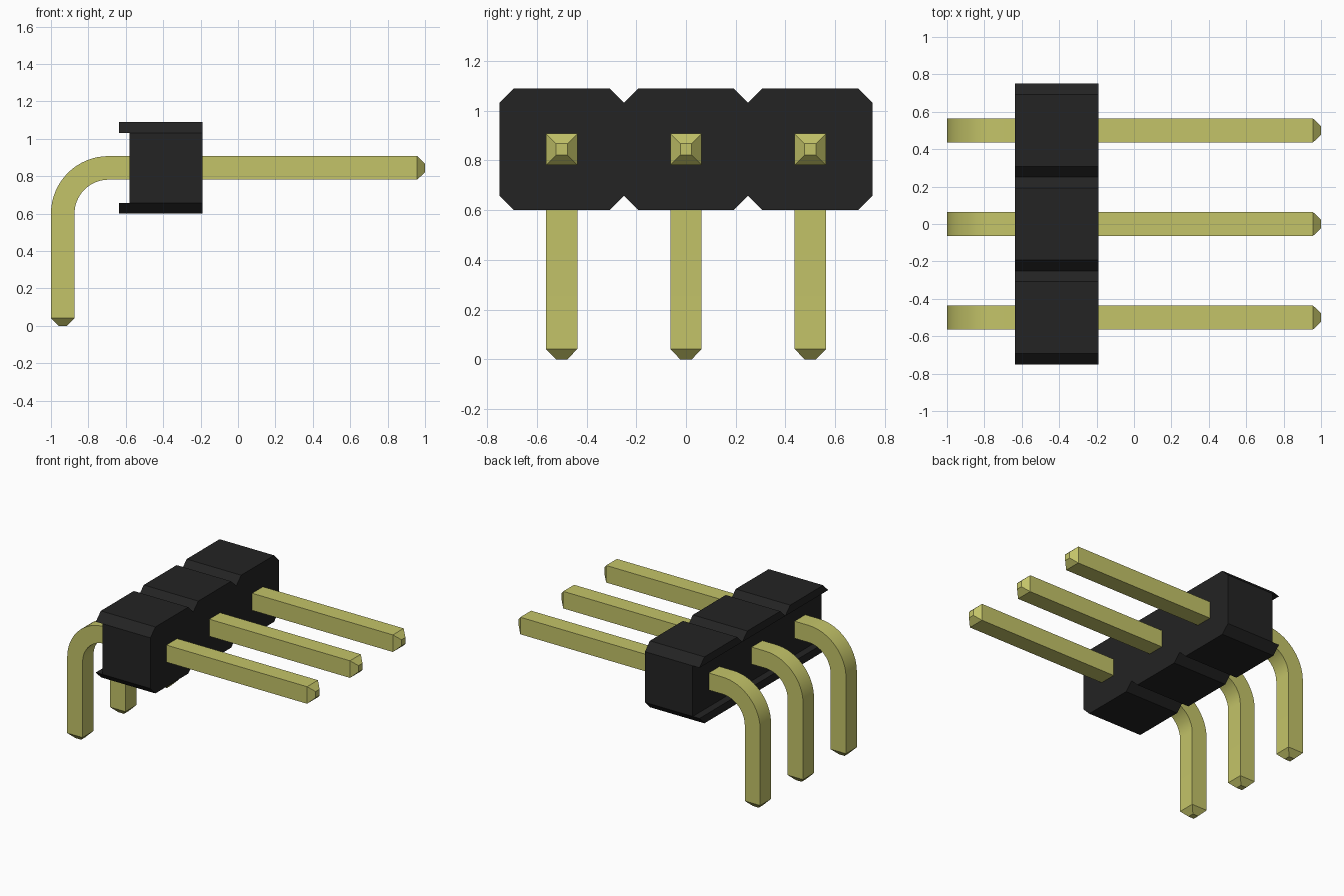
import bpy, bmesh, math

if "Cube" in bpy.data.objects:
    bpy.data.objects.remove(bpy.data.objects["Cube"])


def material(name, colour):
    m = bpy.data.materials.new(name)
    m.use_nodes = True
    m.diffuse_color = colour
    bsdf = next(n for n in m.node_tree.nodes if n.type == 'BSDF_PRINCIPLED')
    bsdf.inputs["Base Color"].default_value = colour
    return m


BLACK = material("black_plastic", (0.017, 0.017, 0.017, 1))
GOLD = material("pale_gold", (0.55, 0.55, 0.14, 1))


def loft(name, rings, mat):
    """Join equal-length closed rings into a capped solid."""
    bm = bmesh.new()
    loops = [[bm.verts.new(p) for p in ring] for ring in rings]
    n = len(loops[0])
    for a, b in zip(loops, loops[1:]):
        for i in range(n):
            j = (i + 1) % n
            bm.faces.new((a[i], a[j], b[j], b[i]))
    bm.faces.new(loops[0])
    bm.faces.new(loops[-1])
    bmesh.ops.recalc_face_normals(bm, faces=bm.faces)
    me = bpy.data.meshes.new(name)
    bm.to_mesh(me)
    bm.free()
    me.materials.append(mat)
    ob = bpy.data.objects.new(name, me)
    bpy.context.collection.objects.link(ob)
    return ob


def prism(name, outline, x0, x1):
    """Extrude a (y, z) outline along x."""
    return loft(name, [[(x, y, z) for y, z in outline] for x in (x0, x1)], BLACK)


PITCH, CUT = 0.5, 0.058
Z0, Z1 = 0.60, 1.09
X_BACK, X_STEP, X_FRONT = -0.635, -0.58, -0.19
centres = [-PITCH, 0, PITCH]

# Housing block: three chamfered cells merged in one outline
h = PITCH / 2
bottom, top = [(-1.5 * PITCH, Z0 + CUT)], [(-1.5 * PITCH, Z1 - CUT)]
for c in centres:
    bottom += [(c - h + CUT, Z0), (c + h - CUT, Z0), (c + h, Z0 + CUT)]
    top += [(c - h + CUT, Z1), (c + h - CUT, Z1), (c + h, Z1 - CUT)]
prism("housing", bottom + top[::-1], X_STEP, X_FRONT)

# Lips along the top and bottom of the back, one pair per cell
for i, c in enumerate(centres, 1):
    for side, edge, inner in (("upper", Z1, Z1 - CUT), ("lower", Z0, Z0 + CUT)):
        prism(f"{side}_lip_{i}", [(c - h, inner), (c + h, inner),
                                  (c + h - CUT, edge), (c - h + CUT, edge)],
              X_BACK, X_STEP)

# Bent pins: square section swept along a leg, a quarter bend and a straight run
W, TIP, TAPER = 0.063, 0.023, 0.042
R, BX, BZ = 0.2445, -0.6925, 0.60
path = [(BX - R, 0, 0, TIP), (BX - R, TAPER, 0, W)]      # x, z, turn, half width
STEPS = 16
for s in range(STEPS + 1):
    a = math.pi / 2 * s / STEPS
    path.append((BX - R * math.cos(a), BZ + R * math.sin(a), a, W))
path += [(1 - TAPER, BZ + R, math.pi / 2, W), (1, BZ + R, math.pi / 2, TIP)]

for i, c in enumerate(centres, 1):
    rings = []
    for x, z, a, w in path:
        nx, nz = -math.cos(a) * w, math.sin(a) * w
        rings.append([(x + nx, c - w, z + nz), (x + nx, c + w, z + nz),
                      (x - nx, c + w, z - nz), (x - nx, c - w, z - nz)])
    pin = loft(f"pin_{i}", rings, GOLD)
    bpy.ops.object.select_all(action='DESELECT')
    pin.select_set(True)
    bpy.context.view_layer.objects.active = pin
    bpy.ops.object.shade_smooth_by_angle(angle=math.radians(30))
